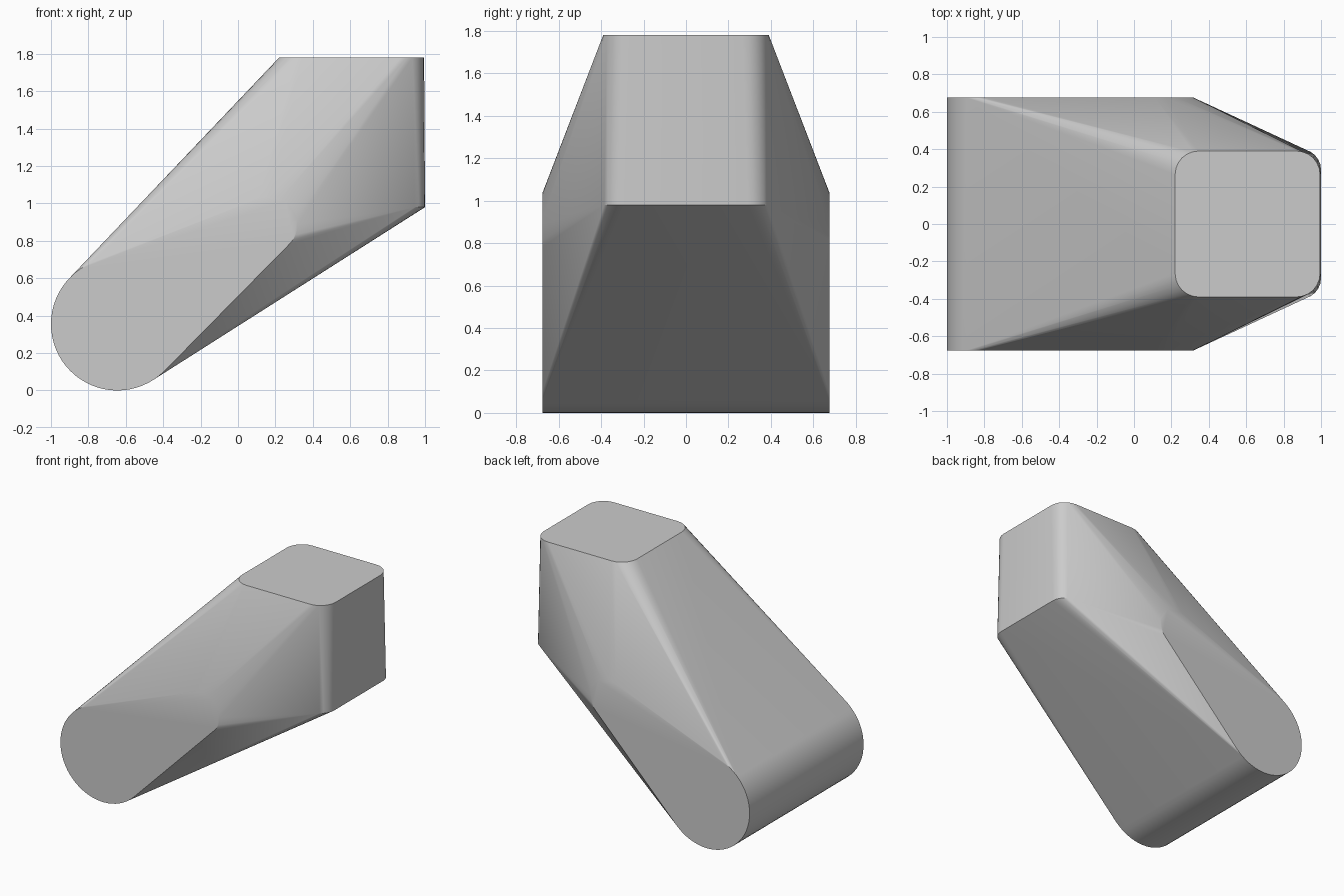
import bpy, bmesh
from math import sin, cos, pi, radians

if "Cube" in bpy.data.objects:
    bpy.data.objects.remove(bpy.data.objects["Cube"], do_unlink=True)

grey = bpy.data.materials.new("plain grey")
grey.use_nodes = True
colour = (0.6, 0.6, 0.6, 1)
grey.diffuse_color = colour
grey.node_tree.nodes["Principled BSDF"].inputs["Base Color"].default_value = colour


def disc(x, z, radius, y, count):
    """Ring of points facing along y."""
    return [(x + radius * cos(2 * pi * i / count), y, z + radius * sin(2 * pi * i / count))
            for i in range(count)]


def rounded_rectangle(x0, x1, half_y, corner, z, steps=6):
    """Horizontal rectangle with rounded corners."""
    points = []
    for quarter, (sx, sy) in enumerate([(1, 1), (-1, 1), (-1, -1), (1, -1)]):
        cx = x1 - corner if sx > 0 else x0 + corner
        cy = sy * (half_y - corner)
        for i in range(steps + 1):
            a = (quarter + i / steps) * pi / 2
            points.append((cx + corner * cos(a), cy + corner * sin(a), z))
    return points


# Rounded foot and the smaller shoulder on both sides
points = []
for side in (-1, 1):
    points += disc(-0.645, 0.355, 0.355, side * 0.675, 64)
    points += disc(0.17, 0.89, 0.15, side * 0.675, 32)

# Upright end block, from its lower edge to the flat top
points += rounded_rectangle(0.22, 0.995, 0.39, 0.125, 1.78)
points += rounded_rectangle(0.5, 1.0, 0.40, 0.11, 0.98)

# Stretch one convex skin over all the parts
bm = bmesh.new()
for p in points:
    bm.verts.new(p)
hull = bmesh.ops.convex_hull(bm, input=bm.verts)
unused = {g for g in hull["geom_interior"] + hull["geom_unused"]
          if isinstance(g, bmesh.types.BMVert)}
bmesh.ops.delete(bm, geom=list(unused), context="VERTS")
bmesh.ops.dissolve_limit(bm, angle_limit=radians(0.2), verts=bm.verts, edges=bm.edges)
bmesh.ops.recalc_face_normals(bm, faces=bm.faces)

mesh = bpy.data.meshes.new("tapered_body")
bm.to_mesh(mesh)
bm.free()
mesh.materials.append(grey)
body = bpy.data.objects.new("tapered_body", mesh)
bpy.context.collection.objects.link(body)

# Smooth the rounded parts, keep the flat ends crisp
bpy.ops.object.select_all(action="DESELECT")
body.select_set(True)
bpy.context.view_layer.objects.active = body
bpy.ops.object.shade_smooth_by_angle(angle=radians(30))
